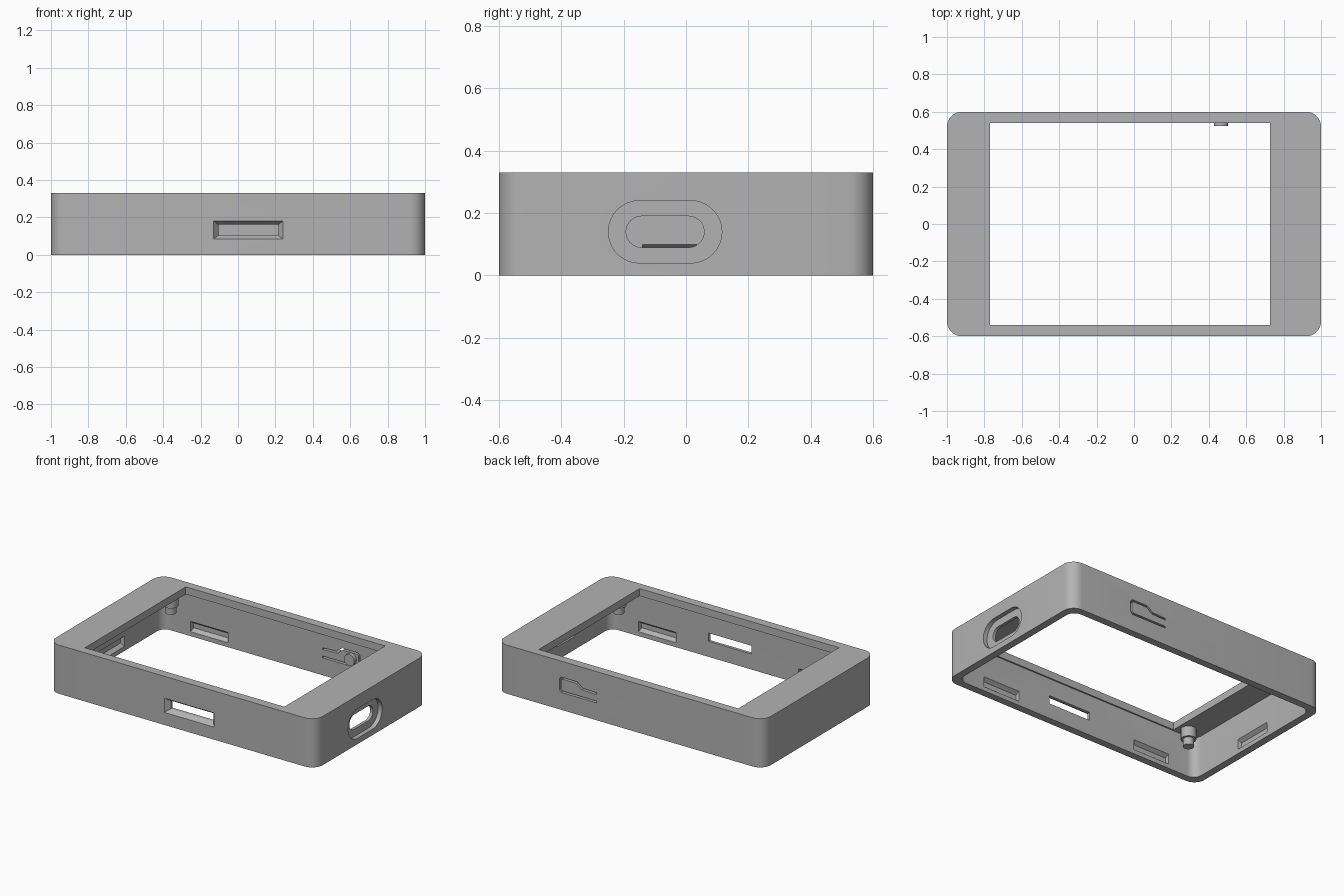
import bpy, bmesh, math
from mathutils import Vector

cube = bpy.data.objects.get("Cube")
if cube:
    bpy.data.objects.remove(cube)

grey = bpy.data.materials.new("matte_grey")
grey.use_nodes = True
colour = (0.45, 0.45, 0.45, 1)
grey.diffuse_color = colour
grey.node_tree.nodes["Principled BSDF"].inputs["Base Color"].default_value = colour

W, D, H, WALL = 1.0, 0.6, 0.33, 0.05     # half width, half depth, height
IN_X, IN_Y, ROOF = W - WALL, D - WALL, 0.28


def rounded(cu, cv, hu, hv, r=0.0, n=8):
    """2D rounded rectangle (a stadium or circle when r equals the half size)."""
    if r == 0:
        return [(cu - hu, cv - hv), (cu + hu, cv - hv), (cu + hu, cv + hv), (cu - hu, cv + hv)]
    pts = []
    for k, (su, sv) in enumerate([(1, 1), (-1, 1), (-1, -1), (1, -1)]):
        for i in range(n + 1):
            a = (k + i / n) * math.pi / 2
            pts.append((cu + su * (hu - r) + r * math.cos(a), cv + sv * (hv - r) + r * math.sin(a)))
    return pts


def loft(name, axis, rings):
    """Closed solid through (offset, 2D ring) pairs stacked along an axis."""
    place = {"x": lambda u, v, w: (w, u, v),
             "y": lambda u, v, w: (u, w, v),
             "z": lambda u, v, w: (u, v, w)}[axis]
    bm = bmesh.new()
    loops = [[bm.verts.new(Vector(place(u, v, w))) for u, v in ring] for w, ring in rings]
    for a, b in zip(loops, loops[1:]):
        for i in range(len(a)):
            j = (i + 1) % len(a)
            bm.faces.new((a[i], a[j], b[j], b[i]))
    bm.faces.new(loops[0])
    bm.faces.new(loops[-1])
    bmesh.ops.remove_doubles(bm, verts=bm.verts, dist=1e-5)
    bmesh.ops.recalc_face_normals(bm, faces=bm.faces)
    mesh = bpy.data.meshes.new(name)
    bm.to_mesh(mesh)
    bm.free()
    mesh.materials.append(grey)
    obj = bpy.data.objects.new(name, mesh)
    bpy.context.collection.objects.link(obj)
    return obj


def activate(obj):
    bpy.ops.object.select_all(action="DESELECT")
    obj.select_set(True)
    bpy.context.view_layer.objects.active = obj


def cut(target, cutter):
    activate(target)
    mod = target.modifiers.new("cut", "BOOLEAN")
    mod.operation, mod.solver, mod.object = "DIFFERENCE", "EXACT", cutter
    bpy.ops.object.modifier_apply(modifier=mod.name)
    bpy.data.objects.remove(cutter)


def smooth(obj):
    activate(obj)
    bpy.ops.object.shade_smooth_by_angle(angle=math.radians(30))


# Shell with open underside and a screen window in the roof
outline = rounded(0, 0, W, D, 0.08)
shell = loft("case_shell", "z", [(0, outline), (H, outline)])
cavity = rounded(0, 0, IN_X, IN_Y, 0.06)
cut(shell, loft("cavity_cutter", "z", [(-0.1, cavity), (ROOF, cavity)]))
window = rounded(-0.022, 0, 0.748, 0.54)
cut(shell, loft("window_cutter", "z", [(0.2, window), (0.5, window)]))

# Chamfered card slot in the front wall
wide = rounded(0.055, 0.133, 0.185, 0.048)
narrow = rounded(0.055, 0.133, 0.16, 0.028)
cut(shell, loft("slot_cutter", "y", [(-D - 0.05, wide), (-D, wide), (-D + 0.03, narrow), (-0.5, narrow)]))

# Stepped connector port in the left side
port_recess = rounded(-0.067, 0.14, 0.182, 0.1, 0.1, 12)
port_hole = rounded(-0.067, 0.14, 0.125, 0.05, 0.05, 12)
cut(shell, loft("port_recess_cutter", "x", [(W - 0.03, port_recess), (W + 0.1, port_recess)]))
cut(shell, loft("port_hole_cutter", "x", [(0.9, port_hole), (W + 0.1, port_hole)]))

# Snap recesses on the inside of the walls
def snap(axis, centre, side, wall):
    mouth = rounded(centre, 0.065, 0.14, 0.035)
    floor = rounded(centre, 0.065, 0.135, 0.016)
    cut(shell, loft("snap_cutter", axis, [(side * (wall - 0.05), mouth), (side * wall, mouth),
                                          (side * (wall + 0.025), floor)]))

for side in (-1, 1):
    for x in (-0.6, 0.6):
        snap("y", x, side, IN_Y)
snap("x", 0, -1, IN_X)

# Flexible push tongue cut into the back wall by a thin slit
slit = [(0.25, 0.186), (0.355, 0.19), (0.395, 0.222), (0.515, 0.222), (0.53, 0.207),
        (0.53, 0.133), (0.515, 0.118), (0.25, 0.118), (0.25, 0.13), (0.51, 0.13),
        (0.518, 0.138), (0.518, 0.202), (0.51, 0.21), (0.4, 0.21), (0.36, 0.178), (0.25, 0.174)]
cut(shell, loft("tongue_cutter", "y", [(0.5, slit), (0.7, slit)]))
smooth(shell)

# Round push pad on the inside of the tongue
pad = rounded(0.465, 0.17, 0.038, 0.038, 0.038)
smooth(loft("push_pad", "y", [(IN_Y - 0.025, pad), (IN_Y + 0.01, pad)]))

# Stepped locating posts in the corners
for sx in (-1, 1):
    for sy in (-1, 1):
        thick, thin = [rounded(sx * 0.84, sy * 0.48, r, r, r, 6) for r in (0.048, 0.034)]
        smooth(loft("corner_post", "z", [(ROOF + 0.01, thick), (0.21, thick), (0.21, thin), (0.16, thin)]))
